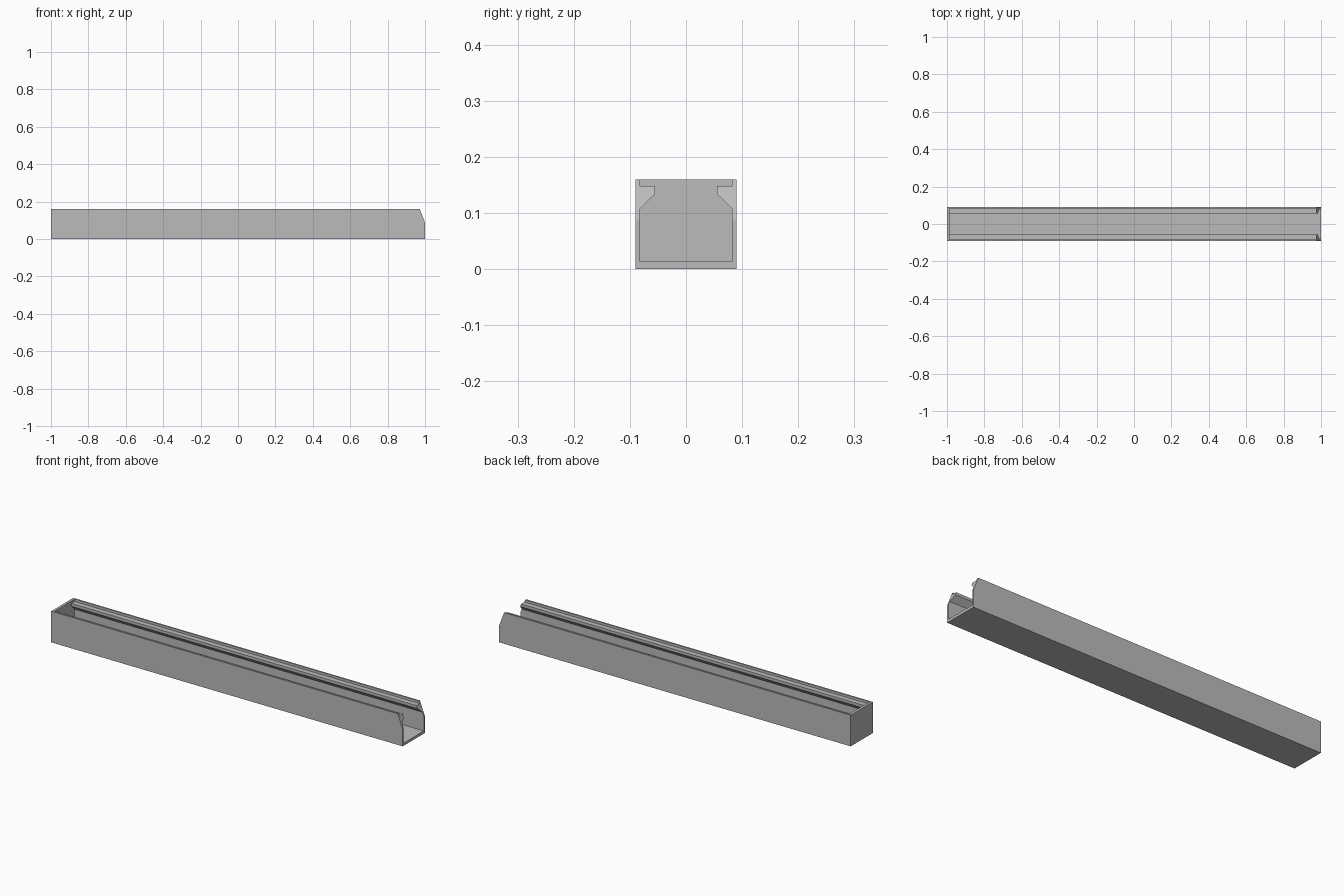
import bpy
import bmesh
from mathutils import Vector

cube = bpy.data.objects.get("Cube")
if cube:
    bpy.data.objects.remove(cube, do_unlink=True)

grey = bpy.data.materials.new("light_grey")
grey.use_nodes = True
colour = (0.5, 0.5, 0.5, 1)
grey.diffuse_color = colour
grey.node_tree.nodes["Principled BSDF"].inputs["Base Color"].default_value = colour


def prism(name, points, depth):
    """Extrude a closed polygon along the depth vector."""
    bm = bmesh.new()
    face = bm.faces.new([bm.verts.new(p) for p in points])
    top = bmesh.ops.extrude_face_region(bm, geom=[face])["geom"]
    moved = [v for v in top if isinstance(v, bmesh.types.BMVert)]
    bmesh.ops.translate(bm, verts=moved, vec=Vector(depth))
    if not face.is_valid or len(bm.faces) < len(points) + 2:
        bm.faces.new([v for v in bm.verts if v not in moved])
    bmesh.ops.recalc_face_normals(bm, faces=bm.faces)
    mesh = bpy.data.meshes.new(name)
    bm.to_mesh(mesh)
    bm.free()
    mesh.materials.append(grey)
    obj = bpy.data.objects.new(name, mesh)
    bpy.context.collection.objects.link(obj)
    return obj


half_width, height = 0.09, 0.16

# Outer body: side silhouette with the sloped open end
side = [(-1, 0), (1, 0), (1, 0.087), (0.972, height), (-1, height)]
channel = prism("channel", [(x, -half_width, z) for x, z in side],
                (0, 2 * half_width, 0))

# Cavity: half section with the inward lip, mirrored across the centre
half = [(0.082, 0.0135), (0.082, 0.108), (0.055, 0.134),
        (0.055, 0.148), (0.082, 0.148), (0.082, 0.2)]
section = half + [(-y, z) for y, z in reversed(half)]
cavity = prism("cavity_cutter", [(-0.987, y, z) for y, z in section], (2.1, 0, 0))
cavity.hide_render = True

# Hollow the body, leaving the closed end wall
cut = channel.modifiers.new("hollow", "BOOLEAN")
cut.operation = "DIFFERENCE"
cut.solver = "EXACT"
cut.object = cavity
bpy.context.view_layer.objects.active = channel
bpy.ops.object.modifier_apply(modifier=cut.name)
bpy.data.objects.remove(cavity, do_unlink=True)
